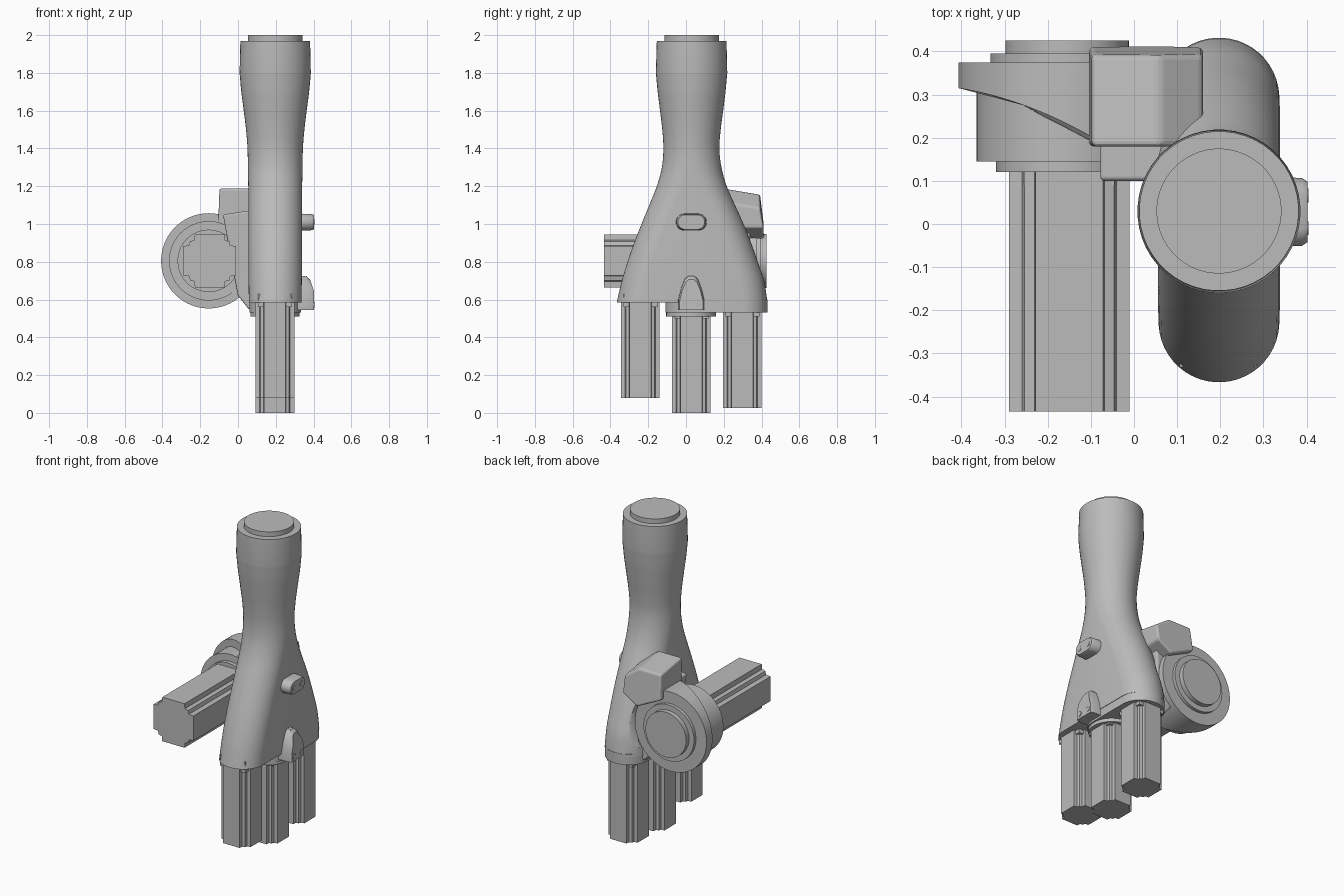
import bpy, bmesh, math
from mathutils import Matrix, Vector

cube = bpy.data.objects.get("Cube")
if cube:
    bpy.data.objects.remove(cube)

gray = bpy.data.materials.new("machined gray")
gray.use_nodes = True
gray.diffuse_color = (0.5, 0.5, 0.5, 1)
gray.node_tree.nodes["Principled BSDF"].inputs["Base Color"].default_value = (0.5, 0.5, 0.5, 1)


def loft(name, rings, smooth=True):
    """Skin a list of equal-length point rings and cap both ends."""
    bm = bmesh.new()
    loops = [[bm.verts.new(p) for p in ring] for ring in rings]
    for a, b in zip(loops, loops[1:]):
        for i in range(len(a)):
            j = (i + 1) % len(a)
            bm.faces.new((a[i], a[j], b[j], b[i]))
    bm.faces.new(loops[0][::-1])
    bm.faces.new(loops[-1])
    bmesh.ops.recalc_face_normals(bm, faces=bm.faces)
    mesh = bpy.data.meshes.new(name)
    bm.to_mesh(mesh)
    bm.free()
    mesh.materials.append(gray)
    ob = bpy.data.objects.new(name, mesh)
    bpy.context.collection.objects.link(ob)
    if smooth:
        bpy.ops.object.select_all(action='DESELECT')
        ob.select_set(True)
        bpy.context.view_layer.objects.active = ob
        bpy.ops.object.shade_smooth_by_angle(angle=math.radians(35))
    return ob


def stadium(x0, x1, y0, y1, z, n=48):
    """Rounded slot outline, long in y."""
    r = (x1 - x0) / 2
    half = max((y1 - y0) / 2 - r, 0)
    pts = []
    for i in range(n):
        a = 2 * math.pi * (i + 0.5) / n
        side = half if math.sin(a) > 0 else -half
        pts.append(((x0 + x1) / 2 + r * math.cos(a),
                    (y0 + y1) / 2 + side + r * math.sin(a), z))
    return pts


def spline(rows, steps=5):
    """Catmull-Rom interpolation of the section table."""
    out = []
    rows = [Vector(r) for r in rows]
    for i in range(len(rows) - 1):
        a, b, c, d = rows[max(i - 1, 0)], rows[i], rows[i + 1], rows[min(i + 2, len(rows) - 1)]
        for s in range(steps):
            t = s / steps
            out.append(b + (c - a) * t / 2 + (2 * a - 5 * b + 4 * c - d) * t * t / 2
                       + (3 * b - a - 3 * c + d) * t ** 3 / 2)
    return out + [rows[-1]]


def disc(name, x, z, r, y0, y1, n=64):
    """Cylinder along y."""
    angles = [2 * math.pi * i / n for i in range(n)]
    return loft(name, [[(x + r * math.cos(a), y, z + r * math.sin(a)) for a in angles]
                       for y in (y0, y1)])


def prism(name, outline, y0, y1, bevel=0.0):
    """Extrude an xz outline along y."""
    ob = loft(name, [[(x, y, z) for x, z in outline] for y in (y0, y1)], False)
    if bevel:
        mod = ob.modifiers.new("Bevel", 'BEVEL')
        mod.width, mod.segments = bevel, 3
    return ob


# Hand and wrist: z, half width x, y min, y max
sections = [(0.585, 0.14, -0.367, 0.432), (0.7, 0.141, -0.34, 0.413),
            (0.8, 0.142, -0.31, 0.38), (0.9, 0.142, -0.275, 0.345),
            (1.0, 0.142, -0.236, 0.305), (1.1, 0.142, -0.195, 0.26),
            (1.2, 0.143, -0.155, 0.216), (1.3, 0.145, -0.128, 0.188),
            (1.4, 0.147, -0.12, 0.177), (1.5, 0.155, -0.126, 0.184),
            (1.6, 0.167, -0.138, 0.197), (1.7, 0.18, -0.15, 0.209),
            (1.8, 0.189, -0.16, 0.219)]
body = spline([Vector(s) for s in sections])
body.append(Vector((1.97, 0.185, -0.155, 0.215)))
hand = loft("hand_body", [stadium(0.197 - h, 0.197 + h, a, b, z) for z, h, a, b in body])
loft("hand_base", [stadium(0.06, 0.334, -0.11, 0.432, z) for z in (0.532, 0.6)])
loft("wrist_cap", [stadium(0.052, 0.342, -0.115, 0.175, z) for z in (1.96, 2.0)])

# Clearance scoop in the hand around the thumb hub
HX, HZ = -0.155, 0.805
scoop = disc("scoop_cutter", HX, HZ, 0.29, 0.30, 0.6)
scoop.hide_render = True
scoop.hide_set(True)
cut = hand.modifiers.new("Scoop", 'BOOLEAN')
cut.object, cut.solver = scoop, 'EXACT'


# Notched square bar used for every finger
def bar(name, centre, half, length, matrix):
    corner = [(1, 0.56), (0.78, 0.58), (0.74, 0.74), (0.58, 0.78), (0.56, 1)]
    pts = []
    for k in range(4):
        turn = Matrix.Rotation(k * math.pi / 2, 2)
        pts += [turn @ Vector(p) * half for p in corner]
    return loft(name, [[Vector(centre) + matrix @ Vector((p.x, p.y, d)) for p in pts]
                       for d in (0, length)], False)


def block(name, x0, x1, y0, y1, z0, z1):
    return prism(name, [(x0, z0), (x1, z0), (x1, z1), (x0, z1)], y0, y1)


fingers = [("front", -0.242, 0.08, 0.57), ("middle", 0.028, 0.0, 0.51), ("rear", 0.298, 0.025, 0.52)]
for label, y, z0, z1 in fingers:
    bar(label + "_finger", (0.195, y, z0), 0.103, z1 - z0 + 0.04, Matrix.Identity(3))
    w = 0.09
    block(label + "_finger_collar", 0.195 - w, 0.195 + w, y - w, y + w, z1 - 0.01, z1 + 0.06)
loft("middle_finger_plate", [stadium(0.065, 0.325, -0.105, 0.16, z) for z in (0.51, 0.54)])

# Thumb bar and hub discs
bar("thumb", (-0.15, -0.435, HZ), 0.14, 0.57, Matrix.Rotation(-math.pi / 2, 3, 'X'))
block("thumb_collar", -0.255, -0.045, 0.09, 0.15, HZ - 0.105, HZ + 0.105)
for label, r, y0, y1 in [("front_ring", 0.165, 0.12, 0.15), ("drum", 0.21, 0.145, 0.37),
                         ("back_ring", 0.178, 0.37, 0.395), ("back_cap", 0.143, 0.39, 0.425)]:
    disc("hub_" + label, HX, HZ, r, y0, y1)

# Hub housing with a front edge that sweeps forward towards the palm
housing = disc("hub_housing", HX, HZ, 0.252, 0.315, 0.375, 96)
for v in housing.data.vertices:
    if v.co.y < 0.35:
        t = (v.co.x - HX + 0.252) / 0.504
        v.co.y = 0.315 - 0.08 * t - 0.17 * t * t

# Bracket joining the hub to the palm
prism("palm_bridge", [(0.0, 0.62), (0.06, 0.545), (0.1, 0.6), (0.12, 1.08), (-0.08, 1.05)], 0.1, 0.34, 0.01)
bracket = prism("thumb_bracket", [(-0.105, 1.0), (-0.098, 1.19), (0.06, 1.19), (0.16, 1.12),
                                  (0.16, 0.98), (0.06, 0.92)], 0.18, 0.412, 0.012)
for v in bracket.data.vertices:
    if v.co.y > 0.3 and v.co.z > 1.1:
        v.co.z -= 0.035
        v.co.y -= 0.02

# Outer knuckle pad, slot shaped, facing +x
pad = stadium(-0.045, 0.045, -0.082, 0.082, 0, 32)
loft("upper_pad", [[(x, 0.028 + p[1] * s, 1.01 + p[0] * s) for p in pad]
                   for x, s in ((0.32, 1), (0.39, 0.96), (0.402, 0.86))])

# Lower pad, pointed towards the top and sloping outwards
half_shape = [(0.07, 0.545), (0.07, 0.6), (0.055, 0.66), (0.035, 0.71), (0.015, 0.728)]
shape = half_shape + [(-y, z) for y, z in reversed(half_shape)]


def pad_ring(x, s, lean):
    return [(x - lean * max(z - 0.66, 0), 0.028 + y * s, 0.545 + (z - 0.545) * s) for y, z in shape]


loft("lower_pad", [pad_ring(0.31, 1, 0), pad_ring(0.385, 0.98, 0.35), pad_ring(0.402, 0.88, 0.3)])

# Small screw heads on both pads
for label, z in (("upper", 1.01), ("lower", 0.575)):
    for side, y in (("front", -0.01), ("rear", 0.066)):
        ring = [(2 * math.pi * i / 16) for i in range(16)]
        loft(f"{label}_{side}_screw", [[(x, y + 0.016 * math.cos(a), z + 0.016 * math.sin(a)) for a in ring]
                                       for x in (0.395, 0.405)])
